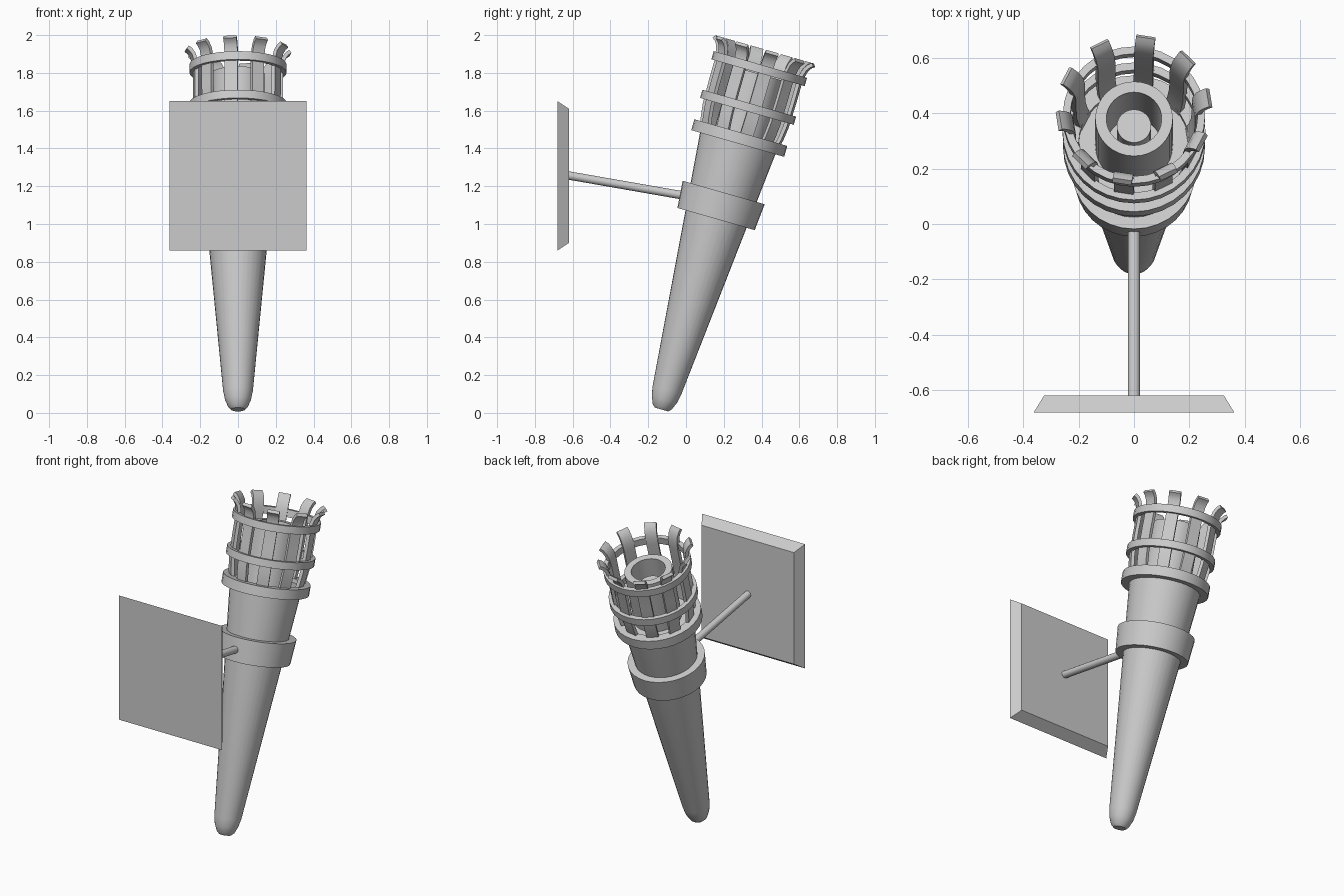
import bpy, bmesh, math
from mathutils import Matrix, Vector

if "Cube" in bpy.data.objects:
    bpy.data.objects.remove(bpy.data.objects["Cube"])

# Torch axis leans back 16 degrees from its foot
TILT = Matrix.Translation((0, -0.13, 0.018)) @ Matrix.Rotation(math.radians(-16), 4, 'X')


def finish(name, bm, matrix=None, smooth=True):
    bmesh.ops.recalc_face_normals(bm, faces=bm.faces)
    me = bpy.data.meshes.new(name)
    bm.to_mesh(me)
    bm.free()
    ob = bpy.data.objects.new(name, me)
    bpy.context.collection.objects.link(ob)
    if matrix is not None:
        ob.matrix_world = matrix
    if smooth:
        bpy.ops.object.select_all(action='DESELECT')
        bpy.context.view_layer.objects.active = ob
        ob.select_set(True)
        bpy.ops.object.shade_smooth_by_angle(angle=math.radians(30))
    return ob


def lathe(name, profile, closed=False, sides=32, matrix=TILT):
    """Spin (radius, height) points; closed profiles make rings, open ones get caps."""
    bm = bmesh.new()
    loops = []
    for r, s in profile:
        loops.append([bm.verts.new((r * math.cos(2 * math.pi * i / sides),
                                    r * math.sin(2 * math.pi * i / sides), s))
                      for i in range(sides)])
    pairs = list(zip(loops, loops[1:]))
    if closed:
        pairs.append((loops[-1], loops[0]))
    else:
        bm.faces.new(loops[0])
        bm.faces.new(loops[-1])
    for a, b in pairs:
        for i in range(sides):
            j = (i + 1) % sides
            bm.faces.new((a[i], a[j], b[j], b[i]))
    return finish(name, bm, matrix)


def ring(name, r_in, r_out, s0, s1):
    return lathe(name, [(r_in, s0), (r_out, s0), (r_out, s1), (r_in, s1)], closed=True)


# Tapered handle with rounded foot
lathe("handle", [(0.037, 0), (0.052, 0.015), (0.069, 0.055), (0.079, 0.105), (0.211, 1.50)])

# Collar flaring with the handle
lathe("collar", [(0.15, 1.049), (0.213, 1.049), (0.226, 1.195), (0.16, 1.195)], closed=True)

# Cage bands
ring("lower_band", 0.20, 0.256, 1.465, 1.525)
ring("middle_band", 0.23, 0.258, 1.642, 1.687)
ring("upper_band", 0.23, 0.257, 1.855, 1.90)

# Burner cup and wick inside the cage
ring("burner_cup", 0.10, 0.14, 1.49, 1.85)
lathe("wick", [(0.062, 1.49), (0.062, 1.755)])

# Ten slats curling outward at the tips
outer = [(0.212, 1.49), (0.225, 1.55), (0.234, 1.62), (0.237, 1.75), (0.237, 1.86),
         (0.241, 1.90), (0.251, 1.935), (0.265, 1.955), (0.281, 1.967)]
pts = [Vector(p) for p in outer]
inner = []
for i, p in enumerate(pts):
    d = (pts[min(i + 1, len(pts) - 1)] - pts[max(i - 1, 0)]).normalized()
    inner.append(p + Vector((-d.y, d.x)) * 0.02)
for k in range(10):
    bm = bmesh.new()
    rows = []
    for o, n in zip(pts, inner):
        rows.append([bm.verts.new((p.x, w, p.y))
                     for p, w in ((o, -0.035), (o, 0.035), (n, 0.035), (n, -0.035))])
    for a, b in zip(rows, rows[1:]):
        for i in range(4):
            j = (i + 1) % 4
            bm.faces.new((a[i], a[j], b[j], b[i]))
    bm.faces.new(rows[0])
    bm.faces.new(rows[-1])
    finish(f"slat_{k + 1}", bm, TILT @ Matrix.Rotation(math.radians(9 + 36 * k), 4, 'Z'))

# Support rod from wall plate to collar
start, end = Vector((0, -0.64, 1.26)), Vector((0, 0.02, 1.145))
axis = end - start
rod_matrix = Matrix.Translation(start) @ Vector((0, 0, 1)).rotation_difference(axis).to_matrix().to_4x4()
lathe("support_rod", [(0.022, 0), (0.022, axis.length)], sides=24, matrix=rod_matrix)

# Bevelled wall plate
bm = bmesh.new()
faces = []
for y, hx, hz in ((-0.68, 0.362, 0.395), (-0.62, 0.325, 0.355)):
    faces.append([bm.verts.new((sx * hx, y, 1.255 + sz * hz))
                  for sx, sz in ((-1, -1), (1, -1), (1, 1), (-1, 1))])
bm.faces.new(faces[0])
bm.faces.new(faces[1])
for i in range(4):
    j = (i + 1) % 4
    bm.faces.new((faces[0][i], faces[0][j], faces[1][j], faces[1][i]))
finish("wall_plate", bm, smooth=False)
